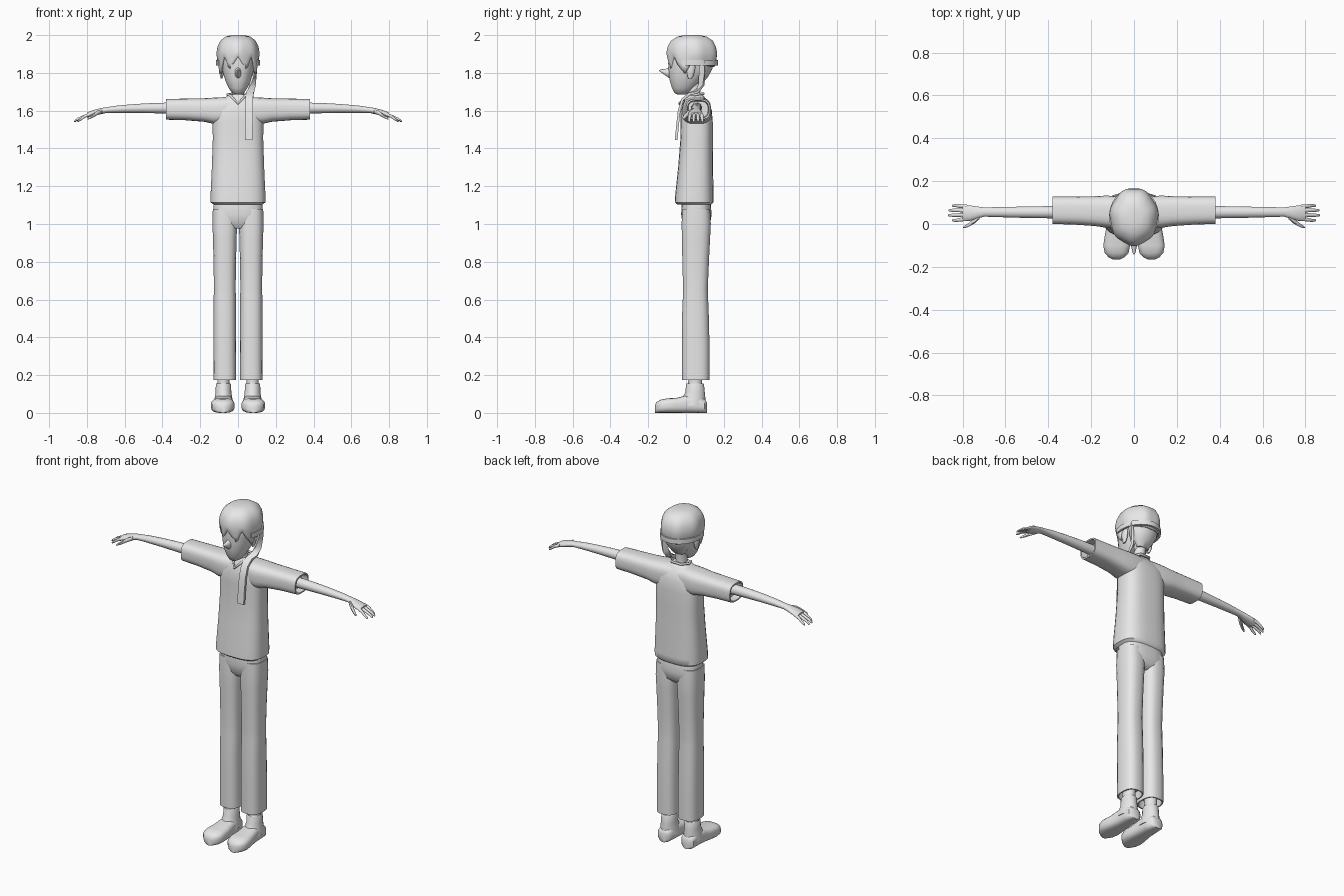
import bpy, bmesh, math
from mathutils import Vector

grey = bpy.data.materials.new("light_grey")
grey.diffuse_color = (0.8, 0.8, 0.8, 1)
X, Y, Z = Vector((1, 0, 0)), Vector((0, 1, 0)), Vector((0, 0, 1))


def finish(name, bm, mirror=False, angle=50, subsurf=0):
    bmesh.ops.recalc_face_normals(bm, faces=bm.faces)
    me = bpy.data.meshes.new(name)
    bm.to_mesh(me)
    bm.free()
    ob = bpy.data.objects.new(name, me)
    bpy.context.collection.objects.link(ob)
    me.materials.append(grey)
    if mirror:
        ob.modifiers.new("mirror", 'MIRROR')
    if subsurf:
        ob.modifiers.new("smooth", 'SUBSURF').levels = subsurf
    bpy.ops.object.select_all(action='DESELECT')
    bpy.context.view_layer.objects.active = ob
    ob.select_set(True)
    bpy.ops.object.shade_smooth_by_angle(angle=math.radians(angle))
    return ob


def loft(name, rings, u, v, n=20, power=2.0, cap=True, **kw):
    """Skin rings of (centre, half size along u, half size along v)."""
    bm = bmesh.new()
    rows = []
    for c, a, b in rings:
        row = []
        for i in range(n):
            t = 2 * math.pi * (i + 0.5) / n
            cu, sv = math.cos(t), math.sin(t)
            pu = math.copysign(abs(cu) ** (2 / power), cu) * a
            pv = math.copysign(abs(sv) ** (2 / power), sv) * b
            row.append(bm.verts.new(Vector(c) + u * pu + v * pv))
        rows.append(row)
    for r, s in zip(rows, rows[1:]):
        for i in range(n):
            j = (i + 1) % n
            bm.faces.new((r[i], r[j], s[j], s[i]))
    if cap:
        bm.faces.new(rows[0])
        bm.faces.new(rows[-1])
    return finish(name, bm, **kw)


def upright(name, rows, x=0.0, **kw):
    """Loft from rows of (z, half width, front y, back y)."""
    return loft(name, [((x, (f + k) / 2, z), w, (k - f) / 2) for z, w, f, k in rows], X, Y, **kw)


def sideways(name, rows, **kw):
    """Loft from rows of (x, front y, back y, bottom z, top z)."""
    return loft(name, [((x, (f + k) / 2, (lo + hi) / 2), (k - f) / 2, (hi - lo) / 2)
                       for x, f, k, lo, hi in rows], Y, Z, **kw)


# Shirt body with a hem turned inward
upright("shirt_body", [
    (1.13, .115, -.02, .12), (1.103, .128, -.045, .135), (1.115, .146, -.06, .147),
    (1.15, .146, -.058, .147), (1.3, .139, -.042, .143), (1.45, .134, -.03, .142),
    (1.54, .135, -.03, .142), (1.60, .13, -.028, .137), (1.645, .105, -.015, .122),
    (1.67, .07, -.002, .10), (1.685, .045, .005, .088)], power=2.9, n=28)
# Sleeves with open cuffs
sideways("sleeve", [
    (.0, -.015, .125, 1.53, 1.672), (.07, -.02, .13, 1.53, 1.672), (.13, -.018, .133, 1.53, 1.669),
    (.18, -.010, .13, 1.541, 1.666), (.28, -.003, .128, 1.549, 1.664), (.38, 0, .128, 1.552, 1.662),
    (.38, .008, .12, 1.56, 1.654), (.34, .012, .116, 1.564, 1.65)], power=3, n=24, mirror=True)

# Arms, palms, fingers
sideways("arm", [
    (.33, .025, .085, 1.583, 1.644), (.45, .027, .083, 1.586, 1.641), (.55, .029, .081, 1.588, 1.635),
    (.64, .032, .079, 1.588, 1.627), (.70, .034, .078, 1.587, 1.618), (.73, .025, .082, 1.58, 1.613),
    (.77, .013, .088, 1.57, 1.602), (.80, .015, .089, 1.563, 1.59)], n=16, mirror=True)


def tube(name, pts, n=8, **kw):
    """Finger-like tube from (x, y, z, radius) points, lofted along x."""
    return loft(name, [((x, y, z), r, r) for x, y, z, r in pts], Y, Z, n=n, **kw)


for name, y0, y1, tip in (("index_finger", .024, .017, .85), ("middle_finger", .044, .041, .868),
                          ("ring_finger", .063, .064, .866), ("little_finger", .081, .086, .85)):
    tube(name, [(.78, y0, 1.583, .010), (.81, (y0 + y1) / 2, 1.571, .0095),
                (tip - .02, y1, 1.556, .008), (tip - .004, y1, 1.545, .006), (tip, y1, 1.543, .002)],
         mirror=True)
tube("thumb", [(.72, .035, 1.597, .012), (.745, .014, 1.588, .013), (.77, -.003, 1.572, .010),
               (.79, -.013, 1.56, .007), (.797, -.016, 1.556, .002)], mirror=True)

# Trousers: legs with hollow cuffs, joined by the hips
upright("trouser_leg", [
    (.22, .050, -.008, .112), (.175, .054, -.014, .118), (.175, .061, -.021, .125),
    (.35, .0605, -.021, .125), (.5, .060, -.022, .122), (.62, .059, -.017, .117),
    (.66, .058, -.016, .116), (.8, .060, -.02, .122), (.92, .063, -.022, .128),
    (1.0, .066, -.024, .132), (1.08, .064, -.02, .128)], x=.07, power=2.7, mirror=True)
upright("hips", [(.975, .06, .0, .10), (1.0, .115, -.018, .128), (1.05, .131, -.026, .136),
                 (1.10, .130, -.024, .132), (1.13, .125, -.02, .125)], power=2.8, n=28)

# Shoes
upright("shoe_upper", [
    (.04, .052, -.04, .105), (.08, .047, -.02, .103), (.11, .042, -.004, .1), (.150, .041, 0, .096),
    (.156, .038, .003, .093), (.15, .034, .007, .089)], x=.077, mirror=True)
loft("shoe_foot", [((x, y, h / 2), w, h / 2) for x, y, w, h in (
    (.078, .110, .022, .055), (.078, .098, .041, .075), (.077, .05, .047, .095),
    (.077, 0, .050, .093), (.079, -.05, .057, .080), (.081, -.10, .063, .077),
    (.081, -.135, .056, .07), (.081, -.155, .038, .058), (.081, -.165, .018, .042))],
    X, Z, power=3, mirror=True)
upright("ankle", [(.14, .032, .01, .085), (.24, .034, .012, .09)], x=.077, n=12, mirror=True)

# Neck and collar
upright("neck", [(1.64, .036, .005, .085), (1.69, .031, .005, .075), (1.78, .034, .005, .09)])
collar = [(-.055, .05, 1.685), (-.035, .002, 1.675), (0, -.034, 1.637), (.035, .002, 1.675),
          (.055, .05, 1.685), (.03, .092, 1.69), (-.03, .092, 1.69)]
cu = bpy.data.curves.new("collar", 'CURVE')
cu.dimensions, cu.bevel_depth, cu.bevel_resolution = '3D', .007, 1
sp = cu.splines.new('POLY')
sp.points.add(len(collar) - 1)
for p, co in zip(sp.points, collar):
    p.co = (*co, 1)
sp.use_cyclic_u = True
cu.materials.append(grey)
bpy.context.collection.objects.link(bpy.data.objects.new("collar", cu))

# Head, nose, ears
upright("head", [
    (1.685, .014, -.045, -.005), (1.695, .032, -.062, .02), (1.72, .050, -.075, .045),
    (1.76, .068, -.087, .085), (1.80, .080, -.092, .115), (1.85, .088, -.095, .135),
    (1.90, .090, -.092, .14), (1.95, .075, -.07, .12), (1.97, .04, -.03, .08)], n=24, power=2.2)
loft("nose", [((0, -.08, 1.80), .020, .034), ((0, -.105, 1.803), .014, .019),
              ((0, -.13, 1.810), .008, .009), ((0, -.142, 1.812), .003, .003)], X, Z, n=10)
upright("ear", [(1.77, .005, .012, .03), (1.79, .010, .006, .042), (1.83, .014, .0, .05),
                (1.85, .008, .01, .045)], x=.087, n=10, mirror=True)
upright("nape_hair", [(1.745, .035, .055, .088), (1.78, .06, .03, .118), (1.82, .08, .01, .14),
                      (1.87, .09, .0, .15)])

# Hair cap: its lower edge is zigzag at the front and level behind
EDGE = [(0, 1.885), (14, 1.845), (27, 1.815), (40, 1.89), (54, 1.84), (72, 1.795),
        (88, 1.85), (105, 1.845), (140, 1.835), (180, 1.83)]


def hem(deg):
    deg = abs((deg + 180) % 360 - 180)
    for (a, za), (b, zb) in zip(EDGE, EDGE[1:]):
        if deg <= b:
            return za + (zb - za) * (deg - a) / (b - a)


bm = bmesh.new()
N = 60
profile = [(.3, 2.0), (.58, 1.992), (.83, 1.97), (.95, 1.94), (1.0, 1.908)]
rows = []
for k in range(len(profile) + 3):
    row = []
    for i in range(N):
        deg = 360 * i / N
        t = math.radians(deg)
        back = (1 - math.cos(t)) / 2
        if k < len(profile):
            r, z = profile[k]
        else:
            s = (k - len(profile) + 1) / 3
            r = 1 - (.05 + .06 * back) * s * s
            z = 1.908 + (hem(deg) - 1.908) * s
        r *= 1 + .02 * math.cos(7 * t) * min(1, k / 3)
        row.append(bm.verts.new((.113 * r * math.sin(t), .033 - .134 * r * math.cos(t), z)))
    rows.append(row)
bm.faces.new(rows[0])
for a, b in zip(rows, rows[1:]):
    for i in range(N):
        j = (i + 1) % N
        bm.faces.new((a[i], a[j], b[j], b[i]))
hair = finish("hair", bm)
hair.modifiers.new("thickness", 'SOLIDIFY').thickness = .014

# Headband round the back of the head
bm = bmesh.new()
band = []
for i in range(25):
    t = math.radians(65 + 230 * i / 24)
    band.append([bm.verts.new(((.104 + d) * math.sin(t), .035 - (.122 + d) * math.cos(t), z))
                 for d, z in ((0, 1.84), (.012, 1.84), (.012, 1.868), (0, 1.868))])
for a, b in zip(band, band[1:]):
    for i in range(4):
        j = (i + 1) % 4
        bm.faces.new((a[i], a[j], b[j], b[i]))
bm.faces.new(band[0])
bm.faces.new(band[-1])
finish("headband", bm)

# Long tail of the headband, hanging over one shoulder
path = [(.096, .085, 1.86), (.088, .085, 1.80), (.078, .082, 1.74), (.068, .060, 1.702),
        (.062, .02, 1.69), (.059, -.018, 1.66), (.058, -.036, 1.60), (.057, -.045, 1.52),
        (.057, -.052, 1.445)]
path = [Vector(p) for p in path]
bm = bmesh.new()
strip = []
for i, p in enumerate(path):
    d = (path[min(i + 1, len(path) - 1)] - path[max(i - 1, 0)]).normalized()
    side = Y.lerp(X, min(1, i / 4)).normalized()      # twists from side-on to front-on
    side = (side - d * side.dot(d)).normalized()
    out = d.cross(side) * .007
    w = side * (.014 + .007 * min(1, i / 5))
    strip.append([bm.verts.new(p + q) for q in (w + out, w - out, -w - out, -w + out)])
for a, b in zip(strip, strip[1:]):
    for i in range(4):
        j = (i + 1) % 4
        bm.faces.new((a[i], a[j], b[j], b[i]))
bm.faces.new(strip[0])
bm.faces.new(strip[-1])
finish("headband_tail", bm)
